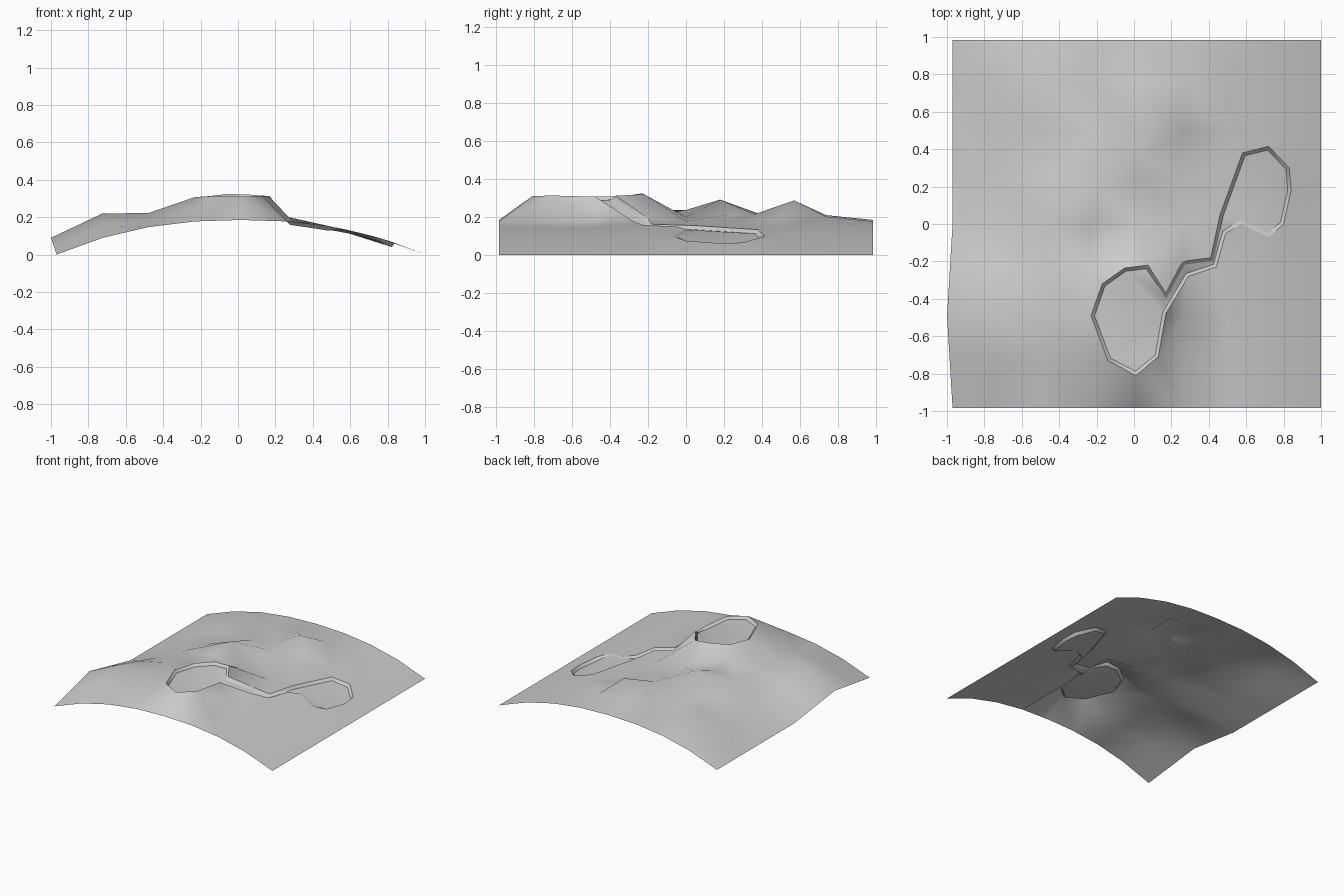
import bpy
import bmesh
from mathutils import Vector
from mathutils.geometry import delaunay_2d_cdt

GRID = 8            # cells along each side
HALF = 0.985        # half the width of the sheet
MIDDLE = 0.015      # x of the arch crown
CROWN = 0.185       # height of the arch
INSET = 0.018       # slope of the lake bank, seen from above
DEPTH = 0.021       # depth of the lakes and the river
LEAN = 0.33         # outward lean of the edge where the ridge lifts it

if "Cube" in bpy.data.objects:
    bpy.data.objects.remove(bpy.data.objects["Cube"], do_unlink=True)


def arch(x):
    """Height of the smooth arch under the hills."""
    u = min(abs(x - MIDDLE) / HALF, 1)
    return CROWN * (1 - u ** 2.3)


# Shoreline, clockwise: x, y and height of the hill above the arch
SHORE = [
    (-.23, -.49, .13), (-.17, -.32, .13), (-.05, -.235, .14), (.075, -.22, .135),
    (.17, -.37, .13), (.26, -.2, .015), (.41, -.18, 0), (.46, .05, 0),
    (.58, .38, 0), (.72, .415, 0), (.83, .3, 0), (.84, .18, 0), (.8, 0, 0),
    (.72, -.07, 0), (.57, 0, 0), (.49, -.05, 0), (.44, -.23, 0),
    (.29, -.28, .005), (.17, -.48, .125), (.13, -.71, .13), (.01, -.81, .125),
    (-.14, -.73, .13),
]
SHALLOWS = {(.72, -.07), (.57, 0)}      # corners of the flat beach

# Summits and saddles: x, y and height above the arch
SUMMITS = [(.16, .57, .105), (-.19, .18, .112), (-.13, -.08, .045), (.03, .36, .03)]

# Gentle swells at grid points (column, row)
SWELLS = {
    (0, 1): .045, (0, 2): .09, (0, 3): .045,
    (1, 1): .065, (1, 2): .13, (1, 3): .065,
    (2, 1): .035, (2, 2): .075, (2, 3): .06, (2, 4): .065, (2, 5): .02,
    (3, 1): .075, (3, 3): .055, (3, 4): .06, (4, 4): .015, (4, 5): .03,
    (4, 6): .04, (5, 6): .02, (4, 7): .025, (5, 7): .025,
    (2, 6): .03, (1, 7): .025, (2, 7): .04,
}


def inset_loop(loop, distance):
    """Move every corner of a clockwise loop inward with mitred corners."""
    result = []
    for i, here in enumerate(loop):
        before = (here - loop[i - 1]).normalized()
        after = (loop[(i + 1) % len(loop)] - here).normalized()
        a = Vector((before.y, -before.x))
        b = Vector((after.y, -after.x))
        result.append(here + (a + b) * distance / max(1 + a.dot(b), 0.7))
    return result


def inside(point, loop):
    """Even-odd test of a point against a loop."""
    hit = False
    for i, b in enumerate(loop):
        a = loop[i - 1]
        if (a.y > point.y) != (b.y > point.y):
            cross = a.x + (point.y - a.y) / (b.y - a.y) * (b.x - a.x)
            hit ^= point.x < cross
    return hit


def gap(point, loop):
    """Distance from a point to the nearest side of a loop."""
    best = 9
    for i, b in enumerate(loop):
        a = loop[i - 1]
        side = b - a
        t = max(0, min(1, (point - a).dot(side) / side.length_squared))
        best = min(best, (point - a - side * t).length)
    return best


# Collect the bank edges first, then summits and the surrounding grid
shore = [Vector((x, y)) for x, y, h in SHORE]
bed = inset_loop(shore, INSET)
count = len(shore)
points = shore + bed
heights = [arch(x) + h for x, y, h in SHORE]
heights += [arch(x) + h - (DEPTH / 6 if (x, y) in SHALLOWS else DEPTH)
            for x, y, h in SHORE]
for x, y, h in SUMMITS:
    points.append(Vector((x, y)))
    heights.append(arch(x) + h)

summits = points[2 * count:]
for column in range(GRID + 1):
    for row in range(GRID + 1):
        x = MIDDLE + HALF * (2 * column / GRID - 1)
        y = HALF * (2 * row / GRID - 1)
        p = Vector((x, y))
        crowded = any((p - s).length < .09 for s in summits)
        if crowded or inside(p, shore) or gap(p, shore) < .03:
            continue
        points.append(p)
        heights.append(arch(x) + SWELLS.get((column, row), 0))

edges = [(start + i, start + (i + 1) % count)
         for start in (0, count) for i in range(count)]
flat, _, faces, origin, _, _ = delaunay_2d_cdt(points, edges, [], 0, 1e-5)

# Terrain sheet with sunken lakes and river
bm = bmesh.new()
kind = []
for p, source in zip(flat, origin):
    z = heights[source[0]] if source else arch(p.x)
    bm.verts.new((p.x, p.y, z))
    kind.append(source[0] // count if source and source[0] < 2 * count else 2)
bm.verts.ensure_lookup_table()
bm.verts.index_update()
for face in faces:
    bm.faces.new([bm.verts[i] for i in face]).smooth = True

# Crisp shoreline and foot of the bank
for edge in bm.edges:
    a, b = (kind[v.index] for v in edge.verts)
    if a == b and a < 2:
        middle = (edge.verts[0].co + edge.verts[1].co).to_2d() / 2
        if gap(middle, (shore, bed)[a]) < .001:
            edge.smooth = False

# The ridge pushes the left edge outward
for v in bm.verts:
    if v.co.x < MIDDLE - HALF + .01:
        v.co.x -= LEAN * v.co.z

mesh = bpy.data.meshes.new("terrain")
bm.to_mesh(mesh)
bm.free()
terrain = bpy.data.objects.new("terrain", mesh)
bpy.context.collection.objects.link(terrain)

# Plain stone colour
stone = bpy.data.materials.new("stone_grey")
stone.use_nodes = True
grey = (.6, .6, .6, 1)
stone.diffuse_color = grey
stone.node_tree.nodes["Principled BSDF"].inputs["Base Color"].default_value = grey
mesh.materials.append(stone)
